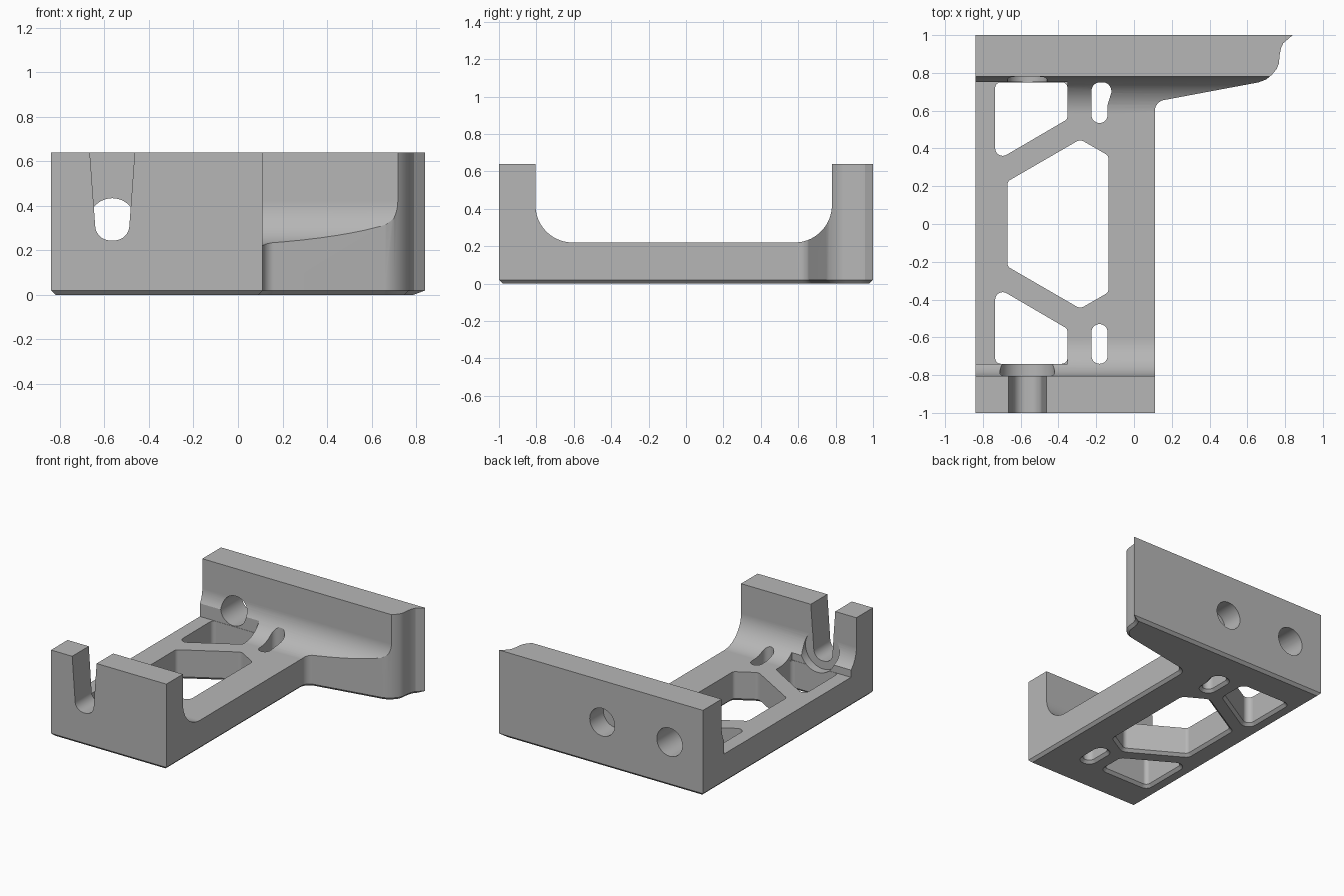
import bpy
import bmesh
import math
from mathutils import Vector

cube = bpy.data.objects.get("Cube")
if cube:
    bpy.data.objects.remove(cube, do_unlink=True)

grey = bpy.data.materials.new("plain_grey")
grey.use_nodes = True
GREY = (0.47, 0.47, 0.47, 1)
grey.diffuse_color = GREY
grey.node_tree.nodes["Principled BSDF"].inputs["Base Color"].default_value = GREY

AXES = {
    "x": lambda u, v, h: (h, u, v),
    "y": lambda u, v, h: (u, h, v),
    "z": lambda u, v, h: (u, v, h),
}


def rounded(corners, steps=12):
    """Outline from (u, v, radius) corners, with each corner filleted."""
    pts = [Vector(c[:2]) for c in corners]
    out = []
    for i, p in enumerate(pts):
        r = corners[i][2] if len(corners[i]) > 2 else 0
        if not r:
            out.append(p)
            continue
        a = (pts[i - 1] - p).normalized()
        b = (pts[(i + 1) % len(pts)] - p).normalized()
        half = a.angle(b) / 2
        centre = p + (a + b).normalized() * r / math.sin(half)
        start = (p + a * r / math.tan(half) - centre).normalized()
        end = (p + b * r / math.tan(half) - centre).normalized()
        out += [centre + start.slerp(end, k / steps).normalized() * r
                for k in range(steps + 1)]
    return out


def circle(u, v, r, n=48):
    return [Vector((u + r * math.cos(k * math.tau / n), v + r * math.sin(k * math.tau / n)))
            for k in range(n)]


def offset(pts, d):
    """Move a counter-clockwise outline outward by d."""
    out = []
    for i, p in enumerate(pts):
        e1 = (p - pts[i - 1]).normalized()
        e2 = (pts[(i + 1) % len(pts)] - p).normalized()
        n1, n2 = Vector((e1.y, -e1.x)), Vector((e2.y, -e2.x))
        out.append(p + (n1 + n2) * d / (1 + n1.dot(n2)))
    return out


def prism(name, pts, axis, layers):
    """Stack the outline at each (height, offset) layer along an axis."""
    n = len(pts)
    if sum(pts[i - 1].x * pts[i].y - pts[i].x * pts[i - 1].y for i in range(n)) < 0:
        pts = pts[::-1]
    bm = bmesh.new()
    rings = []
    for h, d in layers:
        ring = offset(pts, d) if d else pts
        rings.append([bm.verts.new(AXES[axis](p.x, p.y, h)) for p in ring])
    bm.faces.new(rings[0])
    bm.faces.new(rings[-1])
    for lo, hi in zip(rings, rings[1:]):
        for i in range(n):
            j = (i + 1) % n
            bm.faces.new((lo[i], lo[j], hi[j], hi[i]))
    bmesh.ops.recalc_face_normals(bm, faces=bm.faces)
    mesh = bpy.data.meshes.new(name)
    bm.to_mesh(mesh)
    bm.free()
    mesh.materials.append(grey)
    ob = bpy.data.objects.new(name, mesh)
    bpy.context.collection.objects.link(ob)
    return ob


def combine(target, tool, operation):
    """Apply a boolean and discard the tool."""
    tool.hide_render = True
    bpy.context.view_layer.objects.active = target
    mod = target.modifiers.new("cut", "BOOLEAN")
    mod.operation, mod.solver, mod.object = operation, "EXACT", tool
    bpy.context.view_layer.update()
    bpy.ops.object.modifier_apply(modifier=mod.name)
    bpy.data.objects.remove(tool, do_unlink=True)


# Bracket body: plan outline with chamfered base, trimmed by the side profile
plan = rounded([
    (-0.84, -1), (0.11, -1), (0.11, 0.647, 0.06), (0.66, 0.75), (0.7, 0.765),
    (0.73, 0.79), (0.755, 0.82), (0.767, 0.85), (0.772, 0.9), (0.778, 0.93),
    (0.79, 0.957), (0.84, 1), (-0.84, 1)])
body = prism("bracket_body", plan, "z", [(0, -0.02), (0.02, 0), (0.7, 0)])
side = rounded([
    (-1.1, -0.1), (1.1, -0.1), (1.1, 0.64), (0.78, 0.64), (0.78, 0.22, 0.2),
    (-0.805, 0.22, 0.2), (-0.805, 0.64), (-1.1, 0.64)], 18)
combine(body, prism("side_trim", side, "x", [(-1.2, 0), (1.2, 0)]), "INTERSECT")

# Clearance over the floor between the walls
clear = rounded([(-0.95, -0.742), (-0.352, -0.742), (-0.352, 0.752), (-0.95, 0.752)])
combine(body, prism("clearance", clear, "z", [(0.2205, 0), (0.6, 0)]), "DIFFERENCE")

# Lightening windows through the floor, flared at the underside
windows = [[(-0.67, -0.225, 0.03), (-0.285, -0.448, 0.04), (-0.135, -0.362, 0.03),
            (-0.135, 0.362, 0.03), (-0.285, 0.448, 0.04), (-0.67, 0.225, 0.03)]]
for s, end in ((1, 0.75), (-1, 0.74)):
    windows.append([(-0.735, s * end, 0.03), (-0.735, s * 0.331, 0.04),
                    (-0.352, s * 0.555, 0.03), (-0.352, s * end, 0.03)])
windows.append([(-0.225, -0.74, 0.042), (-0.14, -0.74, 0.042),
                (-0.14, -0.53, 0.042), (-0.225, -0.53, 0.042)])
windows.append([(-0.225, 0.75, 0.045), (-0.12, 0.75, 0.045), (-0.12, 0.695, 0.03),
                (-0.14, 0.63, 0.05), (-0.14, 0.535, 0.042), (-0.225, 0.535, 0.042)])
for w in windows:
    combine(body, prism("window", rounded(w, 8), "z",
                        [(-0.02, 0.04), (0.02, 0), (0.6, 0)]), "DIFFERENCE")

# Tapered open slot in the front wall, with a round spot face behind it
slot = rounded([(-0.67, 0.7), (-0.637, 0.245, 0.068), (-0.493, 0.245, 0.068), (-0.46, 0.7)])
combine(body, prism("slot", slot, "y", [(-1.1, 0), (-0.7, 0)]), "DIFFERENCE")
combine(body, prism("spot_face", circle(-0.565, 0.33, 0.145), "y",
                    [(-0.806, 0), (-0.65, 0)]), "DIFFERENCE")

# Round holes in the back wall: one through, one blind
for x, r, depth in ((-0.565, 0.105, 0.68), (-0.01, 0.103, 0.84)):
    combine(body, prism("wall_hole", circle(x, 0.33, r), "y",
                        [(depth, 0), (1.1, 0)]), "DIFFERENCE")

# Smooth curved faces, crisp edges
bpy.ops.object.select_all(action="DESELECT")
body.select_set(True)
bpy.context.view_layer.objects.active = body
bpy.ops.object.shade_smooth_by_angle(angle=math.radians(25))
weighted = body.modifiers.new("weighted_normals", "WEIGHTED_NORMAL")
weighted.keep_sharp = True
